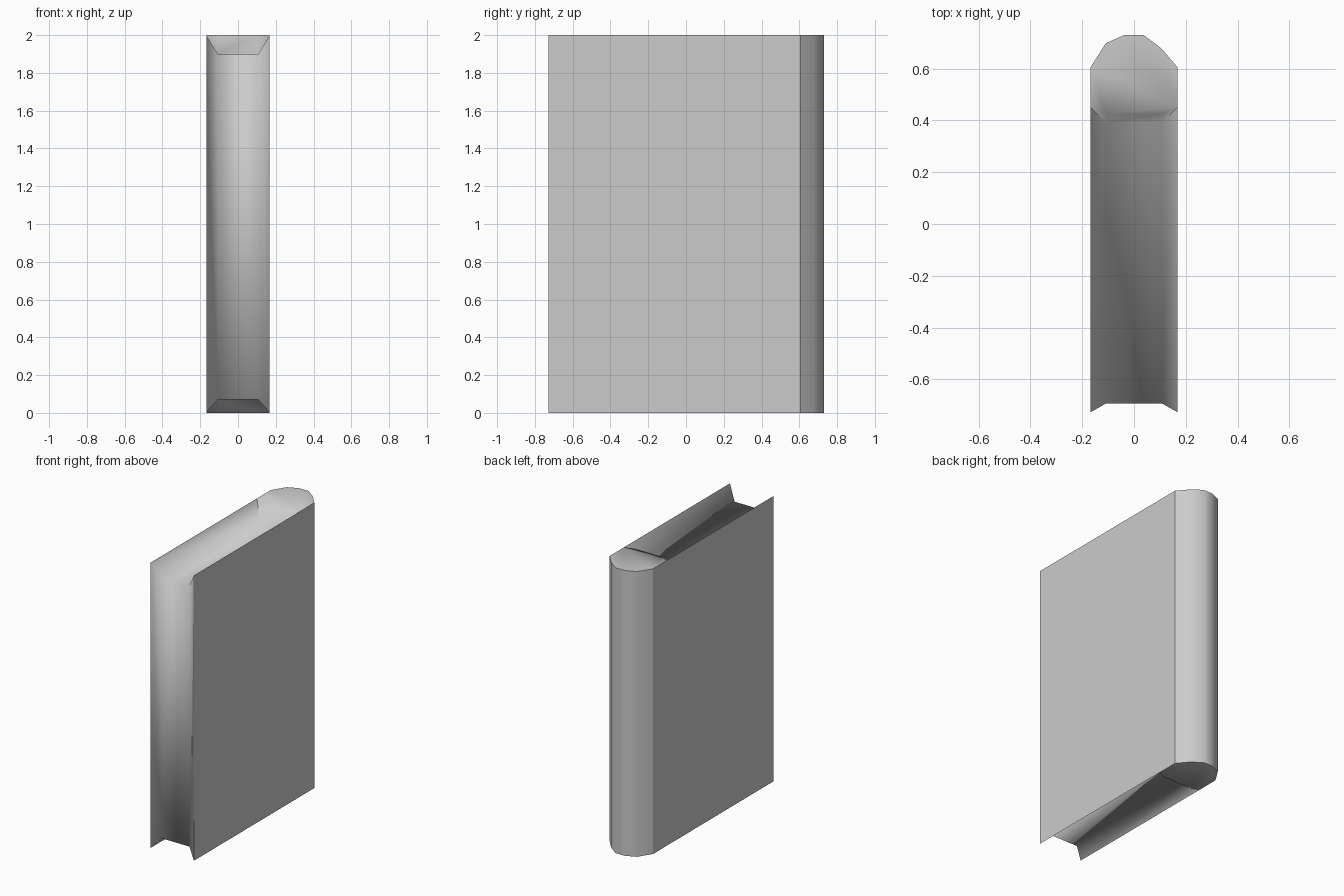
import bpy, bmesh, math

if "Cube" in bpy.data.objects:
    bpy.data.objects.remove(bpy.data.objects["Cube"])

XO, XI = 0.168, 0.108            # cover half width, page block half width
SPINE = [(XO, .605), (.107, .677), (.037, .73), (-.037, .73), (-.109, .698), (-XO, .605)]

bm = bmesh.new()


def row(points, z):
    return [bm.verts.new((x, y, z)) for x, y in points]


def cap(z_rim, z_page):
    """One end of the book: sunken page trough plus flat spine end."""
    fl, fr = row([(-XO, -.727), (XO, -.727)], z_rim)        # cover corners
    pl, pr = row([(-XI, -.693), (XI, -.693)], z_page)       # page corners
    bl, br = row([(-XI, .39), (XI, .39)], z_page)           # trough back
    rim = row([(-XO, .45), (-XI, .425), (XI, .425), (XO, .45)], z_rim)
    spine = row(SPINE, z_rim)
    for f in ([fl, pl, bl, rim[0]], [pl, pr, br, bl], [pr, fr, rim[3], br],
              [bl, br, rim[2], rim[1]], [bl, rim[1], rim[0]], [br, rim[3], rim[2]],
              rim + spine):
        bm.faces.new(f)
    return {"fore": [fl, pl, pr, fr], "spine": spine,
            "left": [fl, rim[0], spine[-1]], "right": [fr, rim[3], spine[0]]}


top, bottom = cap(2.0, 1.9), cap(0.0, 0.07)

# fore edge and rounded spine
for key in ("fore", "spine"):
    a, b = top[key], bottom[key]
    for i in range(len(a) - 1):
        bm.faces.new([a[i], a[i + 1], b[i + 1], b[i]])

# flat covers
for key in ("left", "right"):
    bm.faces.new(top[key] + bottom[key][::-1])

bmesh.ops.recalc_face_normals(bm, faces=bm.faces[:])

# smooth shading, kept crisp around the covers and the right-angled edges
for f in bm.faces:
    f.smooth = True
for e in bm.edges:
    on_cover = any(abs(f.normal.x) > .99 for f in e.link_faces)
    e.smooth = not on_cover and e.calc_face_angle(0) < math.radians(80)

mesh = bpy.data.meshes.new("book")
bm.to_mesh(mesh)
bm.free()
book = bpy.data.objects.new("book", mesh)
bpy.context.collection.objects.link(book)
